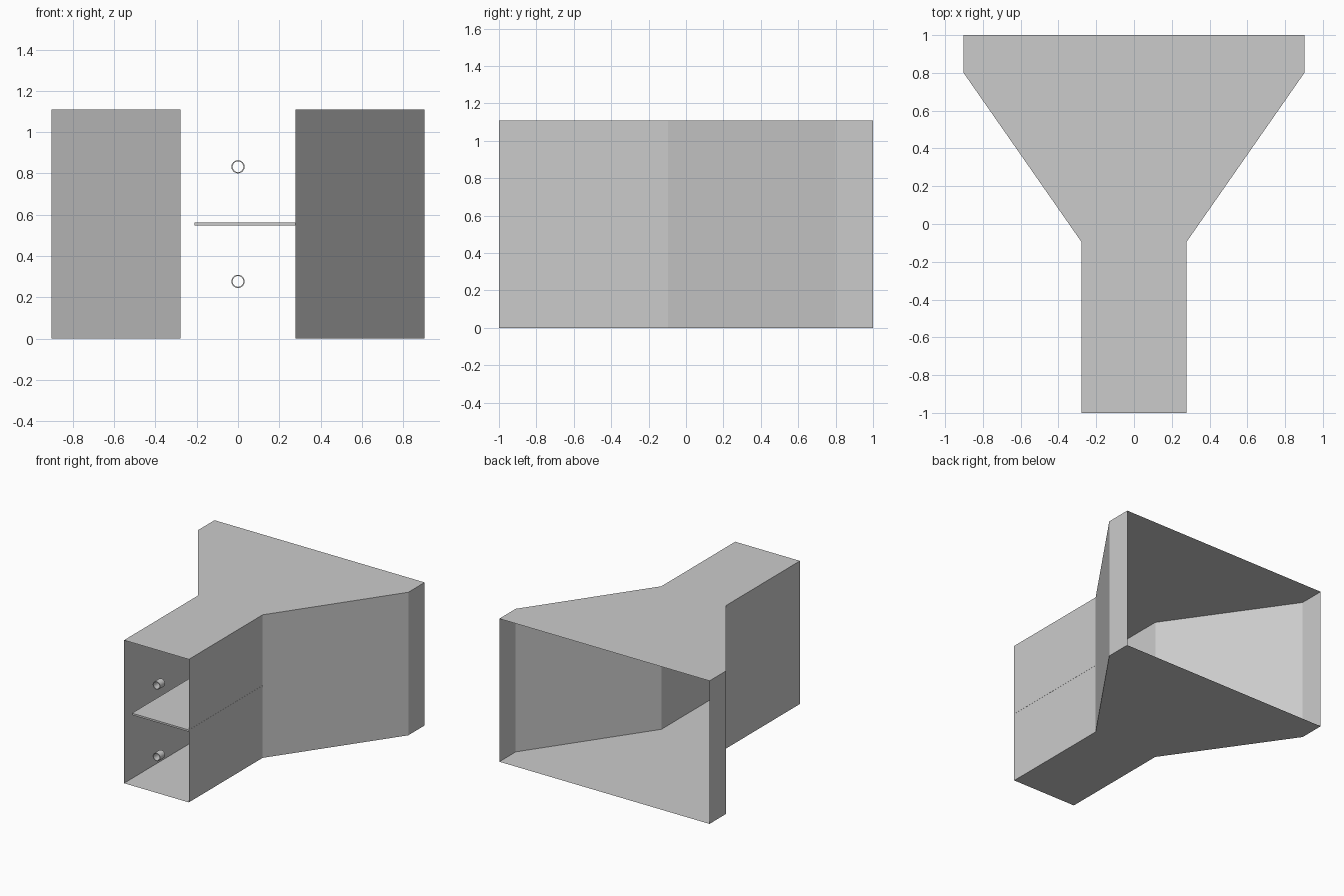
import bpy, bmesh, math

cube = bpy.data.objects.get("Cube")
if cube:
    bpy.data.objects.remove(cube, do_unlink=True)

HEIGHT = 1.11
NECK = 0.278

grey = bpy.data.materials.new("plain grey")
grey.use_nodes = True
grey.diffuse_color = (0.6, 0.6, 0.6, 1)
grey.node_tree.nodes["Principled BSDF"].inputs["Base Color"].default_value = (0.6, 0.6, 0.6, 1)


def add_object(name, bm):
    bmesh.ops.recalc_face_normals(bm, faces=bm.faces)
    mesh = bpy.data.meshes.new(name)
    bm.to_mesh(mesh)
    bm.free()
    mesh.materials.append(grey)
    obj = bpy.data.objects.new(name, mesh)
    bpy.context.collection.objects.link(obj)
    return obj


# Funnel shell: plan outline raised to full height, open at the front and back
half = [(NECK, -1), (NECK, -0.095), (0.902, 0.8), (0.902, 1)]
outline = half + [(-x, y) for x, y in reversed(half)]
bm = bmesh.new()
floor = bm.faces.new([bm.verts.new((x, y, 0)) for x, y in outline])
raised = bmesh.ops.extrude_face_region(bm, geom=[floor], use_keep_orig=True)
bmesh.ops.translate(bm, vec=(0, 0, HEIGHT),
                    verts=[g for g in raised["geom"] if isinstance(g, bmesh.types.BMVert)])
bmesh.ops.recalc_face_normals(bm, faces=bm.faces)
ends = [f for f in bm.faces if abs(f.normal.y) > 0.99]
bmesh.ops.delete(bm, geom=ends, context='FACES_ONLY')
add_object("funnel_shell", bm)

# Thin shelf fixed to the left wall, with a gap on the right
bm = bmesh.new()
bmesh.ops.create_cube(bm, size=1)
left, right = NECK + 0.001, -0.21
bmesh.ops.scale(bm, vec=(left - right, 0.905, 0.014), verts=bm.verts)
bmesh.ops.translate(bm, vec=((left + right) / 2, -0.5475, HEIGHT / 2), verts=bm.verts)
add_object("divider_shelf", bm)


# Short hollow tubes, one in the middle of each opening
def tube(name, z, outer=0.032, inner=0.026, length=0.06, sides=24):
    bm = bmesh.new()
    rings = []
    for radius, y in ((outer, -1), (outer, length - 1), (inner, length - 1), (inner, -1)):
        angles = [math.tau * i / sides for i in range(sides)]
        rings.append([bm.verts.new((radius * math.cos(a), y, z + radius * math.sin(a)))
                      for a in angles])
    for k, ring in enumerate(rings):
        after = rings[(k + 1) % len(rings)]
        for i in range(sides):
            j = (i + 1) % sides
            bm.faces.new((ring[i], ring[j], after[j], after[i]))
    obj = add_object(name, bm)
    bpy.ops.object.select_all(action='DESELECT')
    obj.select_set(True)
    bpy.context.view_layer.objects.active = obj
    bpy.ops.object.shade_smooth_by_angle(angle=math.radians(30))


tube("lower_tube", HEIGHT * 0.25)
tube("upper_tube", HEIGHT * 0.75)
